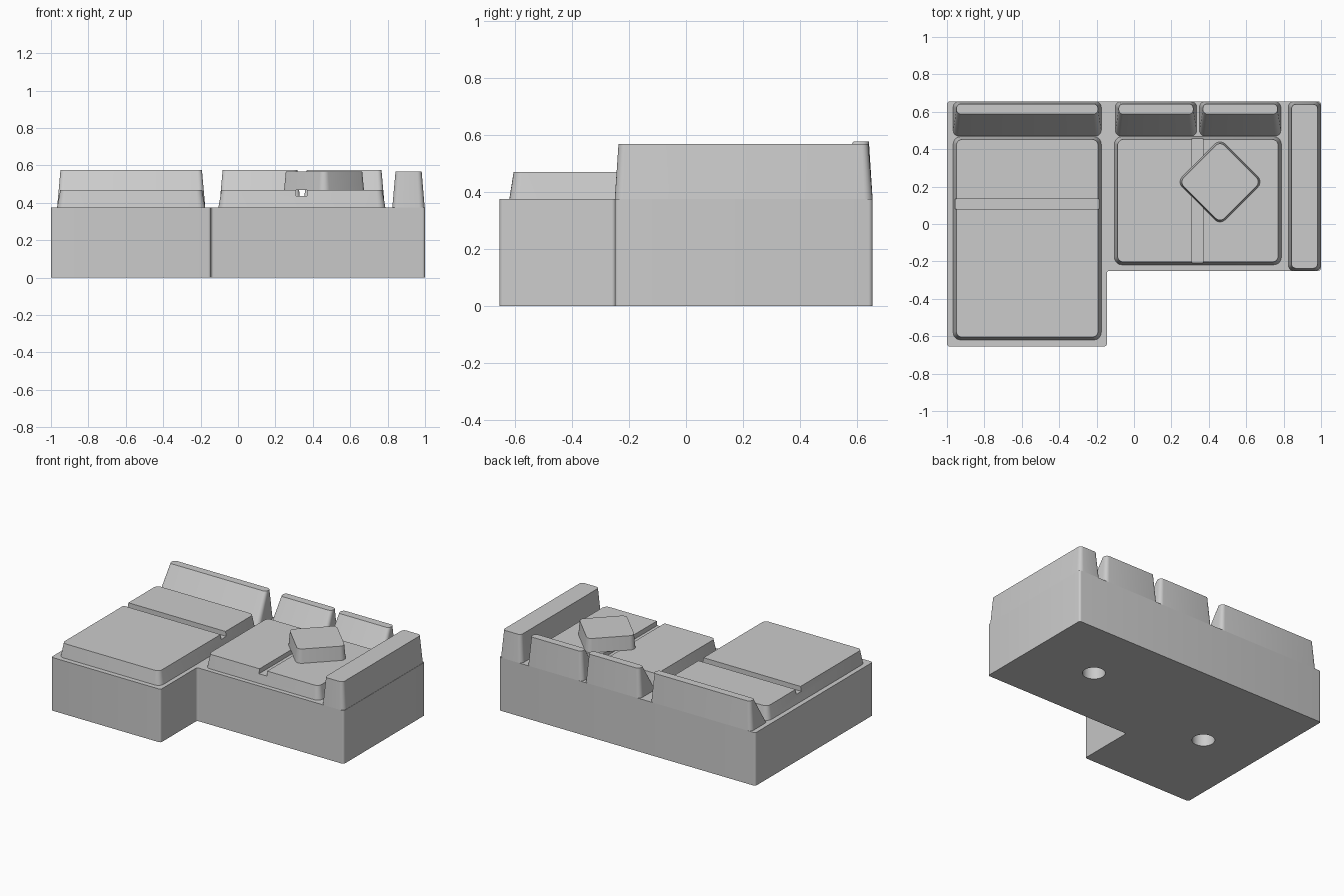
import bpy, bmesh, math
from mathutils import Matrix, Vector

default = bpy.data.objects.get("Cube")
if default:
    bpy.data.objects.remove(default, do_unlink=True)

grey = bpy.data.materials.new("warm_grey")
grey.use_nodes = True
colour = (0.6, 0.6, 0.6, 1)
grey.diffuse_color = colour
grey.node_tree.nodes["Principled BSDF"].inputs["Base Color"].default_value = colour

SEAT_Z, CUSHION_Z, ARM_Z, BACK_Z = 0.375, 0.47, 0.567, 0.577


def rounded(corners, radius, z, steps=5):
    """Round every corner of a right-angled outline, convex or concave."""
    points = []
    for i, c in enumerate(corners):
        c = Vector(c)
        to_prev = (Vector(corners[i - 1]) - c).normalized()
        to_next = (Vector(corners[(i + 1) % len(corners)]) - c).normalized()
        centre = c + (to_prev + to_next) * radius
        for s in range(steps + 1):
            a = s / steps * math.pi / 2
            p = centre - to_next * radius * math.cos(a) - to_prev * radius * math.sin(a)
            points.append((p.x, p.y, z))
    return points


def rect(x0, x1, y0, y1):
    return [(x0, y0), (x1, y0), (x1, y1), (x0, y1)]


def loft(name, lower, upper):
    """Solid between two matching outlines."""
    bm = bmesh.new()
    a = [bm.verts.new(p) for p in lower]
    b = [bm.verts.new(p) for p in upper]
    n = len(a)
    bm.faces.new(a[::-1])
    bm.faces.new(b)
    for i in range(n):
        j = (i + 1) % n
        bm.faces.new((a[i], a[j], b[j], b[i]))
    bmesh.ops.recalc_face_normals(bm, faces=bm.faces)
    mesh = bpy.data.meshes.new(name)
    bm.to_mesh(mesh)
    bm.free()
    mesh.materials.append(grey)
    obj = bpy.data.objects.new(name, mesh)
    bpy.context.collection.objects.link(obj)
    return obj


def tapered(name, foot, top, z0, z1, radius):
    return loft(name, rounded(rect(*foot), radius, z0), rounded(rect(*top), radius * 0.8, z1))


def activate(obj):
    bpy.ops.object.select_all(action="DESELECT")
    obj.select_set(True)
    bpy.context.view_layer.objects.active = obj


def carve(obj, cutter):
    mod = obj.modifiers.new("carve", "BOOLEAN")
    mod.operation, mod.solver, mod.object = "DIFFERENCE", "EXACT", cutter
    activate(obj)
    bpy.ops.object.modifier_apply(modifier=mod.name)
    bpy.data.objects.remove(cutter, do_unlink=True)


def box_cutter(x0, x1, y0, y1, z0, z1):
    r = rect(x0, x1, y0, y1)
    return loft("cutter", [(*p, z0) for p in r], [(*p, z1) for p in r])


# L-shaped base with two round sockets underneath
outline = [(-1, -0.655), (-0.145, -0.655), (-0.145, -0.25), (1, -0.25), (1, 0.655), (-1, 0.655)]
base = loft("base", rounded(outline, 0.015, 0), rounded(outline, 0.015, SEAT_Z))
for x, y in ((-0.575, 0), (0.505, 0.205)):
    ring = [(x + 0.073 * math.cos(i * math.tau / 32), y + 0.073 * math.sin(i * math.tau / 32))
            for i in range(32)]
    carve(base, loft("cutter", [(*p, -0.1) for p in ring], [(*p, 0.12) for p in ring]))

# Seat cushions, each with one straight groove
chaise = tapered("chaise_cushion", (-0.967, -0.175, -0.62, 0.467),
                 (-0.95, -0.192, -0.605, 0.452), SEAT_Z, CUSHION_Z, 0.04)
carve(chaise, box_cutter(-1.1, 0, 0.08, 0.135, 0.437, 0.6))
seat = tapered("seat_cushion", (-0.105, 0.788, -0.218, 0.467),
               (-0.088, 0.771, -0.203, 0.452), SEAT_Z, CUSHION_Z, 0.04)
carve(seat, box_cutter(0.31, 0.37, -0.4, 0.6, 0.437, 0.6))

# Sloping back cushions
parts = [base, chaise, seat]
for name, x0, x1 in (("chaise_back", -0.967, -0.175), ("middle_back", -0.1, 0.335),
                     ("end_back", 0.35, 0.785)):
    parts.append(tapered(name, (x0, x1, 0.47, 0.655), (x0 + 0.018, x1 - 0.018, 0.588, 0.642),
                         SEAT_Z, BACK_Z, 0.03))

# Armrest
parts.append(tapered("left_armrest", (0.825, 0.998, -0.25, 0.655), (0.842, 0.982, -0.237, 0.64),
                     SEAT_Z, ARM_Z, 0.03))

# Loose pillow turned on its corner
pillow = tapered("pillow", (-0.163, 0.163, -0.163, 0.163), (-0.154, 0.154, -0.154, 0.154),
                 CUSHION_Z, ARM_Z, 0.04)
pillow.data.transform(Matrix.Translation((0.46, 0.225, 0)) @ Matrix.Rotation(math.pi / 4, 4, "Z"))
parts.append(pillow)

for obj in parts:
    activate(obj)
    bpy.ops.object.shade_smooth_by_angle(angle=math.radians(30))
